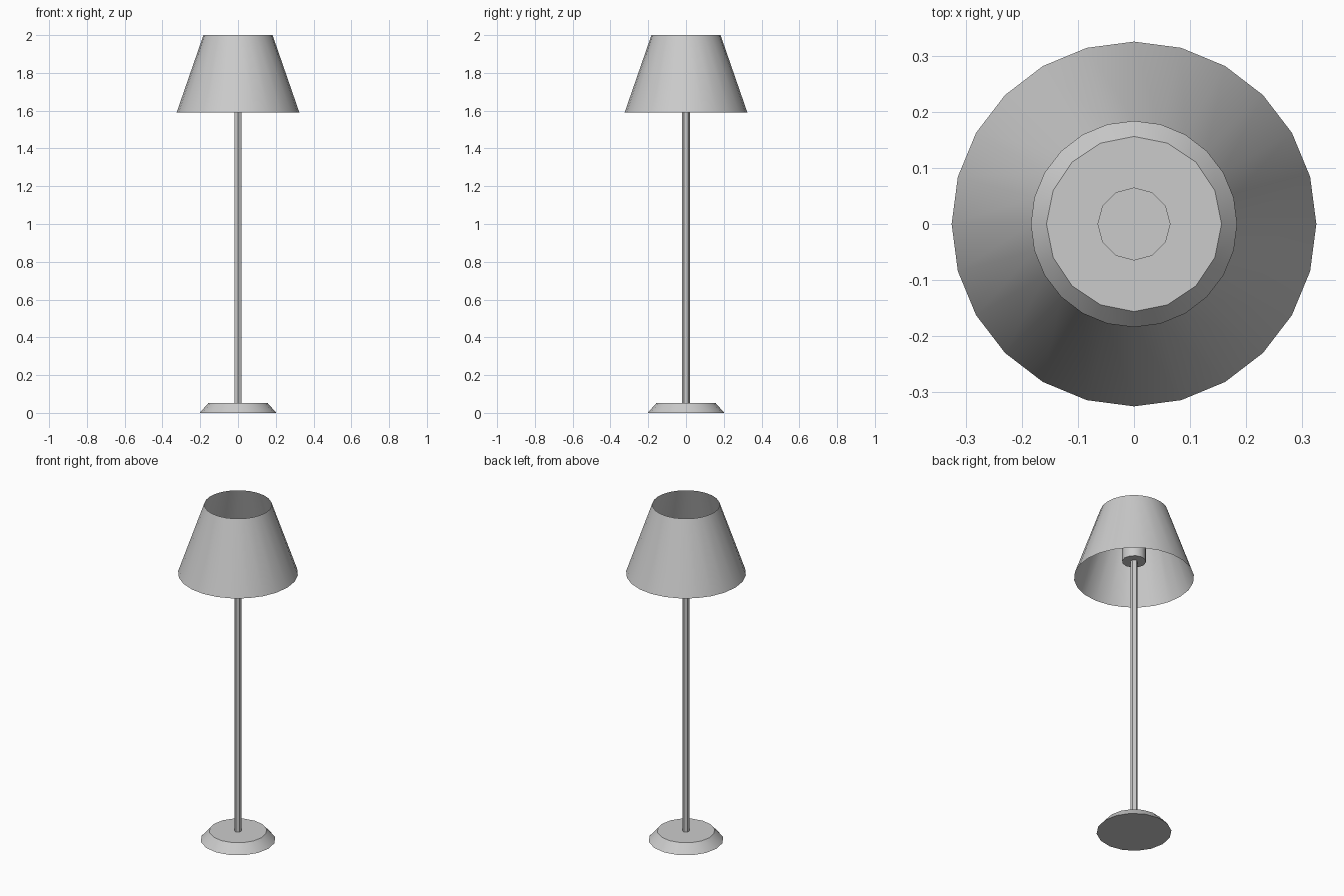
import bpy
from math import radians

if "Cube" in bpy.data.objects:
    bpy.data.objects.remove(bpy.data.objects["Cube"])


def ring_part(name, sides, r_low, r_high, z_low, z_high, fill='NGON', smooth=True):
    """Upright cylinder or cone section between two heights."""
    bpy.ops.mesh.primitive_cone_add(
        vertices=sides, radius1=r_low, radius2=r_high, depth=z_high - z_low,
        end_fill_type=fill, location=(0, 0, (z_low + z_high) / 2))
    obj = bpy.context.object
    obj.name = name
    if smooth:
        bpy.ops.object.shade_smooth_by_angle(angle=radians(35))
    return obj


# Bevelled foot
ring_part("base", 16, 0.203, 0.156, 0.0, 0.053)

# Thin six-sided stem
ring_part("pole", 6, 0.02, 0.02, 0.05, 1.70, smooth=False)

# Bulb socket hidden inside the shade
ring_part("socket", 12, 0.065, 0.065, 1.69, 1.82)

# Thin shade, open at both ends
ring_part("shade", 24, 0.325, 0.183, 1.59, 2.0, fill='NOTHING')
